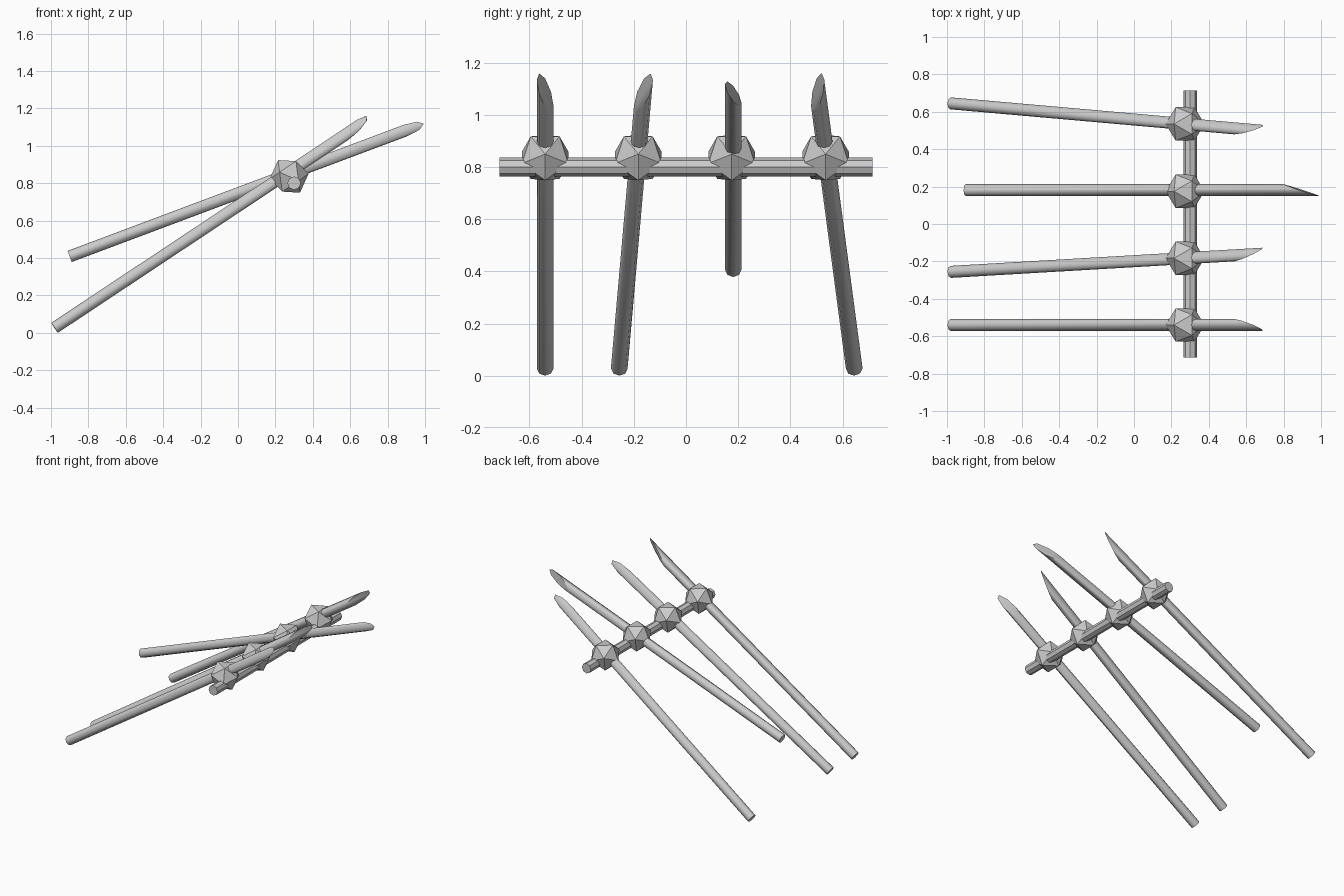
import bpy, bmesh
from math import cos, sin, radians, atan2
from mathutils import Matrix, Vector

if "Cube" in bpy.data.objects:
    bpy.data.objects.remove(bpy.data.objects["Cube"])


def make_object(name, bm, matrix):
    bmesh.ops.recalc_face_normals(bm, faces=bm.faces)
    mesh = bpy.data.meshes.new(name)
    bm.to_mesh(mesh)
    bm.free()
    ob = bpy.data.objects.new(name, mesh)
    ob.matrix_world = matrix
    bpy.context.collection.objects.link(ob)
    return ob


def smooth(ob, degrees):
    bpy.ops.object.select_all(action='DESELECT')
    ob.select_set(True)
    bpy.context.view_layer.objects.active = ob
    bpy.ops.object.shade_smooth_by_angle(angle=radians(degrees))


def stake(name, bottom, top, tip_angle, slash=0.21, radius=0.032):
    """Eight-sided pole, its top cut off at a slant with the point at tip_angle."""
    a, b = Vector(bottom), Vector(top)
    d = (b - a).normalized()
    up = d.cross(Vector((0, 1, 0))).normalized()
    side = up.cross(d)
    frame = Matrix((side, up, d)).transposed().to_4x4()
    length = (b - a).length
    bm = bmesh.new()
    bmesh.ops.create_cone(bm, cap_ends=True, segments=8, radius1=radius,
                          radius2=radius, depth=length,
                          matrix=Matrix.Translation((0, 0, length / 2)))
    for v in bm.verts:
        if v.co.z > length / 2:
            angle = atan2(v.co.y, v.co.x) - radians(tip_angle)
            v.co.z -= slash * (1 - cos(angle)) / 2
    smooth(make_object(name, bm, Matrix.Translation(a) @ frame), 50)


# Sharpened stakes: bottom, top, direction of the point (0 = +y, 90 = up)
stakes = [
    ((-0.98, -0.54, 0.027), (0.70, -0.54, 1.142), 150),
    ((-0.98, -0.256, 0.027), (0.70, -0.158, 1.142), 30),
    ((-0.90, 0.181, 0.408), (0.993, 0.181, 1.118), 180),
    ((-0.98, 0.645, 0.027), (0.70, 0.497, 1.142), 30),
]
for i, (bottom, top, tip) in enumerate(stakes):
    stake(f"stake_{i + 1}", bottom, top, tip)

# Crossbar
bm = bmesh.new()
bmesh.ops.create_cone(bm, cap_ends=True, segments=8, radius1=0.036,
                      radius2=0.036, depth=1.428)
make_object("crossbar", bm,
            Matrix.Translation((0.30, 0, 0.80)) @ Matrix.Rotation(radians(90), 4, 'X'))

# Faceted lashing knots where the stakes meet the crossbar
turn = Matrix.Rotation(radians(-34), 4, 'Y') @ Matrix.Rotation(radians(180), 4, 'Z')
for i, y in enumerate((-0.54, -0.183, 0.175, 0.535)):
    bm = bmesh.new()
    bmesh.ops.create_icosphere(bm, subdivisions=1, radius=0.105)
    make_object(f"knot_{i + 1}", bm, Matrix.Translation((0.273, y, 0.836)) @ turn)
